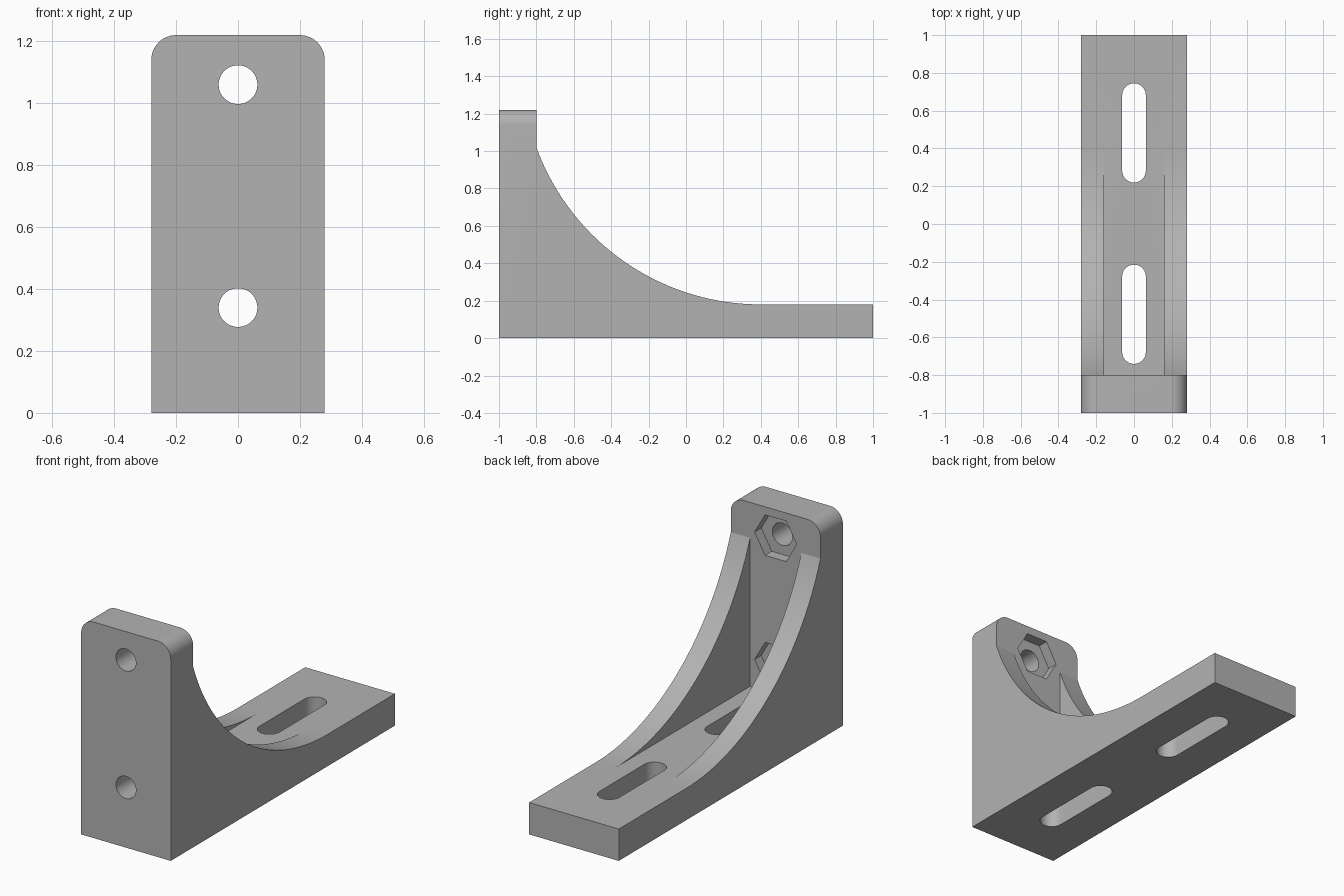
import bpy, bmesh, math
from mathutils import Vector

cube = bpy.data.objects.get("Cube")
if cube:
    bpy.data.objects.remove(cube, do_unlink=True)

HALF_W, BASE_T, HEIGHT, INNER_Y = 0.28, 0.18, 1.22, -0.8
RIB_TOP, ARC_END = 1.02, 0.4
HOLE_R = 0.0625

grey = bpy.data.materials.new("light_grey")
grey.use_nodes = True
colour = (0.45, 0.45, 0.45, 1)
grey.diffuse_color = colour
grey.node_tree.nodes["Principled BSDF"].inputs["Base Color"].default_value = colour


def prism(name, points, sweep, round_top=0):
    """Extrude a closed 3D outline along a sweep vector."""
    bm = bmesh.new()
    face = bm.faces.new([bm.verts.new(p) for p in points])
    out = bmesh.ops.extrude_face_region(bm, geom=[face], use_keep_orig=True)
    moved = [g for g in out["geom"] if isinstance(g, bmesh.types.BMVert)]
    bmesh.ops.translate(bm, verts=moved, vec=sweep)
    bmesh.ops.recalc_face_normals(bm, faces=bm.faces)
    if round_top:
        corners = [e for e in bm.edges
                   if all(v.co.z > HEIGHT - 0.001 for v in e.verts)
                   and abs(e.verts[0].co.x - e.verts[1].co.x) < 0.001]
        bmesh.ops.bevel(bm, geom=corners, offset=round_top, segments=12,
                        profile=0.5, affect='EDGES')
    mesh = bpy.data.meshes.new(name)
    bm.to_mesh(mesh)
    bm.free()
    mesh.materials.append(grey)
    obj = bpy.data.objects.new(name, mesh)
    bpy.context.collection.objects.link(obj)
    return obj


def ring(radius, count):
    return [(radius * math.cos(2 * math.pi * i / count),
             radius * math.sin(2 * math.pi * i / count)) for i in range(count)]


# Side profile: foot, concave sweep and upright
run, rise = ARC_END - INNER_Y, RIB_TOP - BASE_T
radius = (run ** 2 + rise ** 2) / (2 * rise)
sweep_angle = math.asin(run / radius)
profile = [(-1, 0), (1, 0), (1, BASE_T)]
for i in range(41):
    a = sweep_angle * i / 40
    profile.append((ARC_END - radius * math.sin(a),
                    BASE_T + radius * (1 - math.cos(a))))
profile += [(INNER_Y, HEIGHT), (-1, HEIGHT)]
bracket = prism("angle_bracket", [(-HALF_W, y, z) for y, z in profile],
                Vector((2 * HALF_W, 0, 0)), round_top=0.08)

# Channel between the two ribs
channel = [(INNER_Y, BASE_T), (ARC_END, BASE_T), (ARC_END, 1.5), (INNER_Y, 1.5)]
cutters = [prism("rib_channel_cutter", [(-0.16, y, z) for y, z in channel],
                 Vector((0.32, 0, 0)))]

# Bolt holes with hexagonal nut pockets in the upright
for z in (0.34, 1.06):
    cutters.append(prism("bolt_hole_cutter",
                         [(x, -1.1, z + h) for x, h in ring(HOLE_R, 48)],
                         Vector((0, 0.5, 0))))
    cutters.append(prism("nut_pocket_cutter",
                         [(x, INNER_Y - 0.06, z + h) for x, h in ring(0.132, 6)],
                         Vector((0, 0.16, 0))))

# Long slots in the foot
for y in (-0.478, 0.482):
    outline = [(x, y + h + math.copysign(0.2, h if abs(h) > 1e-6 else x), -0.1)
               for x, h in ring(HOLE_R, 48)]
    # Square up the two tangent points so both ends of each side exist
    outline.insert(1, (HOLE_R, y + 0.2, -0.1))
    outline[0] = (HOLE_R, y - 0.2, -0.1)
    left = next(i for i, p in enumerate(outline) if abs(p[0] + HOLE_R) < 1e-6)
    outline[left:left + 1] = [(-HOLE_R, y + 0.2, -0.1), (-HOLE_R, y - 0.2, -0.1)]
    cutters.append(prism("slot_cutter", outline, Vector((0, 0, 0.4))))

# Cut everything out of the body, then discard the cutters
bpy.ops.object.select_all(action='DESELECT')
bpy.context.view_layer.objects.active = bracket
bracket.select_set(True)
for cutter in cutters:
    cutter.hide_render = True
    cut = bracket.modifiers.new("cut", 'BOOLEAN')
    cut.operation, cut.solver, cut.object = 'DIFFERENCE', 'EXACT', cutter
    bpy.ops.object.modifier_apply(modifier=cut.name)
    bpy.data.objects.remove(cutter, do_unlink=True)

bpy.ops.object.shade_smooth_by_angle(angle=math.radians(12))
